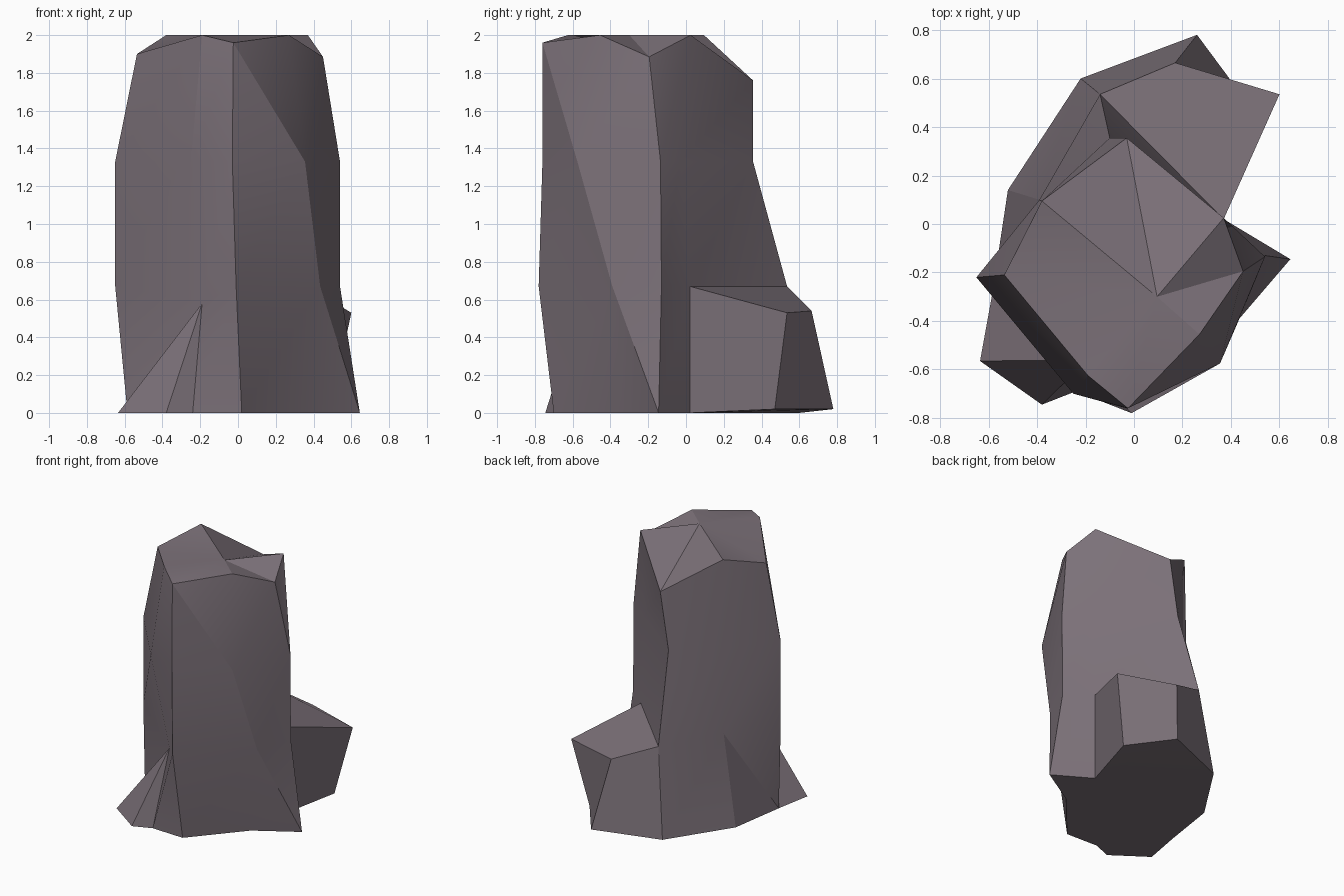
import bpy, bmesh
from math import radians

if "Cube" in bpy.data.objects:
    bpy.data.objects.remove(bpy.data.objects["Cube"])

# Cross-sections of the pillar: left, front-left, front, front-right,
# right, back-right, back, back-left
base = [(-.585, -.29, 0), (-.24, -.69, 0), (.02, -.70, 0), (.34, -.33, 0),
        (.645, -.145, 0), (.37, .02, 0), (-.22, .60, 0), (-.52, .14, 0)]
low = [(-.65, -.22, .67), (-.19, -.56, .58), (-.01, -.78, .67), (.435, -.39, .67),
       (.54, -.13, .67), (.37, .02, .67), (-.14, .535, .67), (-.39, .10, .67)]
high = [(-.65, -.22, 1.33), (-.25, -.70, 1.33), (-.03, -.76, 1.33), (.355, -.575, 1.33),
        (.54, -.135, 1.33), (.37, -.03, 1.33), (-.10, .355, 1.33), (-.39, .10, 1.33)]
crown = [(-.535, -.21, 1.90), (-.19, -.625, 2), (-.025, -.76, 1.96), (.27, -.455, 2),
         (.45, -.195, 1.885), (.37, .025, 2), (-.03, .355, 1.76), (-.38, .095, 2)]
peak = (.095, -.30, 2)
# Front-left root, flaring along the ground
root = [(-.635, -.565, 0), (-.38, -.745, 0)]
# Outer corners of the rear ledge
ledge = [(.49, .47, .02), (.26, .78, .02), (.17, .665, .54), (.60, .535, .53)]
# Wall panels (level, side) creased from upper left to lower right
creased = {(2, 2), (0, 3), (0, 7)}

bm = bmesh.new()
rings = [[bm.verts.new(p) for p in ring] for ring in (base, low, high, crown)]
n = len(base)

# Pillar walls
for level, (a, b) in enumerate(zip(rings, rings[1:])):
    for i in range(n):
        j = (i + 1) % n
        if level == 0 and i == 0:
            # Root fans out from the pinched low corner
            r = [bm.verts.new(p) for p in root]
            foot = [a[0], *r, a[1]]
            for u, v in zip(foot, foot[1:]):
                bm.faces.new((u, v, b[1]))
            bm.faces.new((a[0], b[1], b[0]))
        elif level == 0 and i == 5:
            # Ledge pushed out from the back wall
            inner = [a[i], a[j], b[j], b[i]]
            outer = [bm.verts.new(p) for p in ledge]
            for k in range(4):
                m = (k + 1) % 4
                bm.faces.new((inner[k], inner[m], outer[m], outer[k]))
            bm.faces.new(outer)
        elif (level, i) in creased:
            bm.faces.new((a[i], a[j], b[i]))
            bm.faces.new((a[j], b[j], b[i]))
        else:
            bm.faces.new((a[i], a[j], b[j], b[i]))

# Faceted top and flat underside
tip = bm.verts.new(peak)
for i in range(n):
    bm.faces.new((rings[3][i], rings[3][(i + 1) % n], tip))
bm.faces.new([rings[0][0], *r, *rings[0][1:]])

bmesh.ops.recalc_face_normals(bm, faces=bm.faces)
mesh = bpy.data.meshes.new("rock_pillar")
bm.to_mesh(mesh)
bm.free()
rock = bpy.data.objects.new("rock_pillar", mesh)
bpy.context.collection.objects.link(rock)

mat = bpy.data.materials.new("stone")
mat.diffuse_color = (.20, .165, .19, 1)
mat.use_nodes = True
mat.node_tree.nodes["Principled BSDF"].inputs["Base Color"].default_value = mat.diffuse_color
mesh.materials.append(mat)

bpy.context.view_layer.objects.active = rock
rock.select_set(True)
bpy.ops.object.shade_smooth_by_angle(angle=radians(22))
